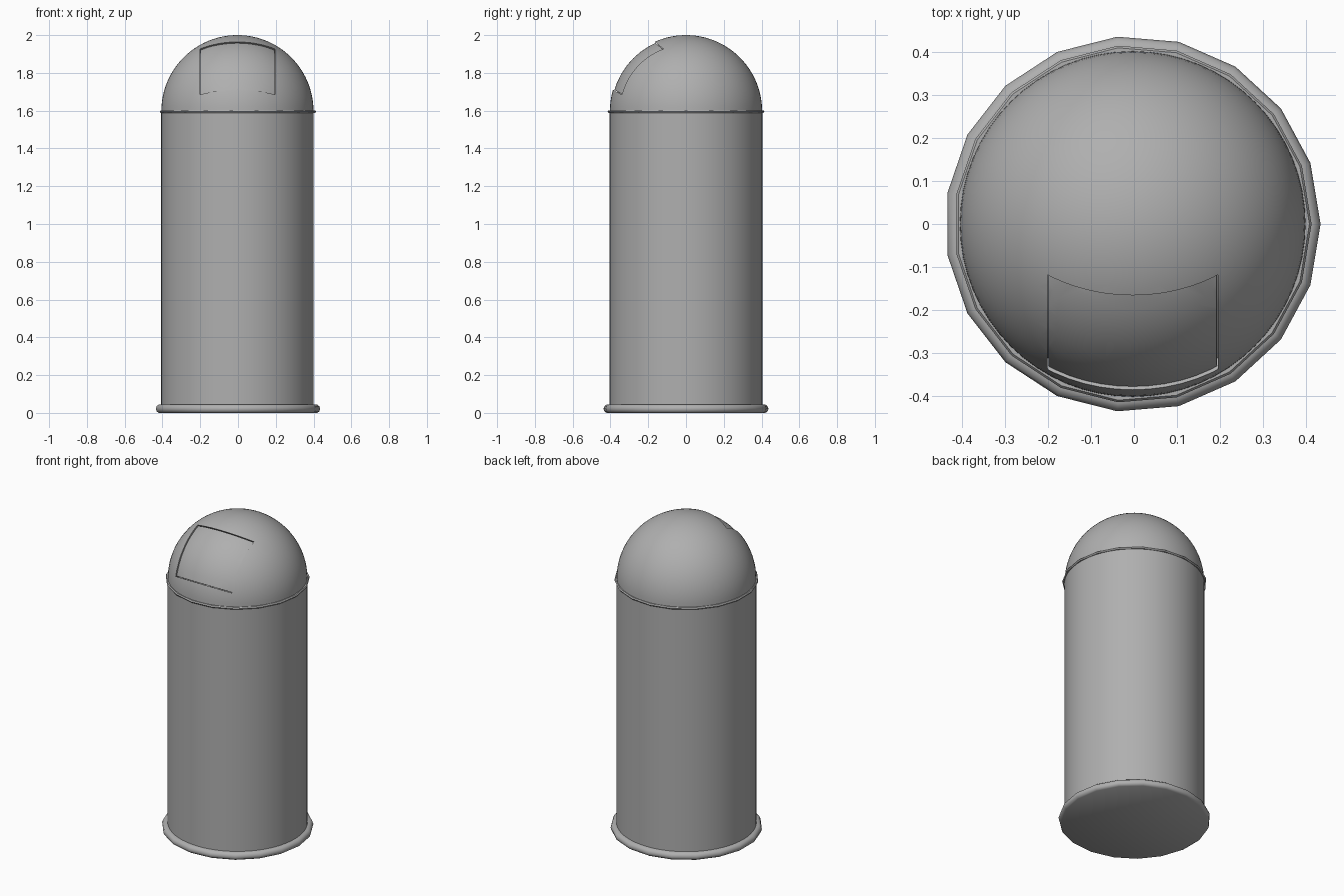
import bpy, bmesh
from math import sin, cos, pi, radians

if "Cube" in bpy.data.objects:
    bpy.data.objects.remove(bpy.data.objects["Cube"])

CX = -0.003              # low-poly rings are centred by their bounding box
R, ZC = 0.403, 1.597     # dome radius and centre height

grey = bpy.data.materials.new("dark_grey")
grey.diffuse_color = (0.43, 0.43, 0.43, 1)
grey.use_nodes = True
grey.node_tree.nodes["Principled BSDF"].inputs["Base Color"].default_value = grey.diffuse_color


def finish(name, bm, smooth=True):
    bmesh.ops.remove_doubles(bm, verts=bm.verts, dist=1e-5)
    bmesh.ops.recalc_face_normals(bm, faces=bm.faces)
    me = bpy.data.meshes.new(name)
    bm.to_mesh(me)
    bm.free()
    me.materials.append(grey)
    ob = bpy.data.objects.new(name, me)
    bpy.context.collection.objects.link(ob)
    if smooth:
        shade(ob)
    return ob


def activate(ob):
    bpy.ops.object.select_all(action='DESELECT')
    ob.select_set(True)
    bpy.context.view_layer.objects.active = ob


def shade(ob):
    activate(ob)
    bpy.ops.object.shade_smooth_by_angle(angle=radians(50))


def lathe(name, profile, n, closed=False):
    """Revolve an (r, z) profile about the vertical axis."""
    bm = bmesh.new()
    rings = [[bm.verts.new((CX + r * cos(2 * pi * i / n), r * sin(2 * pi * i / n), z))
              for i in range(n)] for r, z in profile]
    pairs = list(zip(rings, rings[1:]))
    if closed:
        pairs.append((rings[-1], rings[0]))
    for a, b in pairs:
        for i in range(n):
            j = (i + 1) % n
            bm.faces.new((a[i], a[j], b[j], b[i]))
    return finish(name, bm)


def ball(name, r, half=False):
    k = 24
    lo = 0 if half else -pi / 2
    prof = [(r * cos(lo + (pi / 2 - lo) * i / k), ZC + r * sin(lo + (pi / 2 - lo) * i / k))
            for i in range(k + 1)]
    if half:
        prof.insert(0, (0, ZC))
    return lathe(name, prof, 64)


def flap_block(name, inset):
    """Tilted block spanning the flap opening, extruded across x."""
    c1, s1 = cos(radians(29)), sin(radians(29))
    c2, s2 = cos(radians(38)), sin(radians(38))
    y1, z1 = -0.385 + inset * s1, 1.710 + inset * c1
    y2, z2 = -0.165 - inset * s2, 1.963 - inset * c2
    side = [(y1 - .15 * c1, z1 + .15 * s1), (y1 + .2 * c1, z1 - .2 * s1),
            (y2 + .2 * c2, z2 - .2 * s2), (y2 - .15 * c2, z2 + .15 * s2)]
    w = 0.199 - inset
    bm = bmesh.new()
    f = bm.faces.new([bm.verts.new((CX - w, y, z)) for y, z in side])
    ext = bmesh.ops.extrude_face_region(bm, geom=[f])
    vs = [g for g in ext['geom'] if isinstance(g, bmesh.types.BMVert)]
    bmesh.ops.translate(bm, vec=(2 * w, 0, 0), verts=vs)
    return finish(name, bm, False)


def boolean(ob, other, op):
    m = ob.modifiers.new("cut", 'BOOLEAN')
    m.operation, m.object, m.solver = op, other, 'EXACT'
    activate(ob)
    bpy.ops.object.modifier_apply(modifier=m.name)
    bpy.data.objects.remove(other)


# Body tube
lathe("body", [(.404, 0.02), (.404, 1.597)], 64)

# Faceted base with rounded rim, and seam ring under the lid
lathe("base", [(0, 0), (.422, 0), (.434, .008), (.438, .022), (.433, .036),
               (.420, .045), (.395, .045)], 19)
lathe("lid_ring", [(.398, 1.588), (.412, 1.588), (.417, 1.595), (.412, 1.602),
                   (.398, 1.602)], 19, closed=True)

# Dome lid with a recess for the flap
dome = ball("dome_lid", R, half=True)
cutter = flap_block("recess_cutter", 0)
boolean(cutter, ball("recess_floor", R - 0.025), 'DIFFERENCE')
boolean(dome, cutter, 'DIFFERENCE')
bm = bmesh.new()
bm.from_mesh(dome.data)
under = [f for f in bm.faces if f.normal.z < -0.99 and f.calc_center_median().z < ZC + 1e-3]
bmesh.ops.delete(bm, geom=under, context='FACES')
bm.to_mesh(dome.data)
bm.free()
shade(dome)

# Curved flap sitting in the recess, with a narrow gap and softened edges
flap = flap_block("flap", 0.003)
boolean(flap, ball("flap_outer", R - 0.007), 'INTERSECT')
boolean(flap, ball("flap_inner", R - 0.024), 'DIFFERENCE')
bev = flap.modifiers.new("soft_edge", 'BEVEL')
bev.width, bev.segments = 0.006, 2
bev.limit_method, bev.angle_limit = 'ANGLE', radians(45)
shade(flap)
